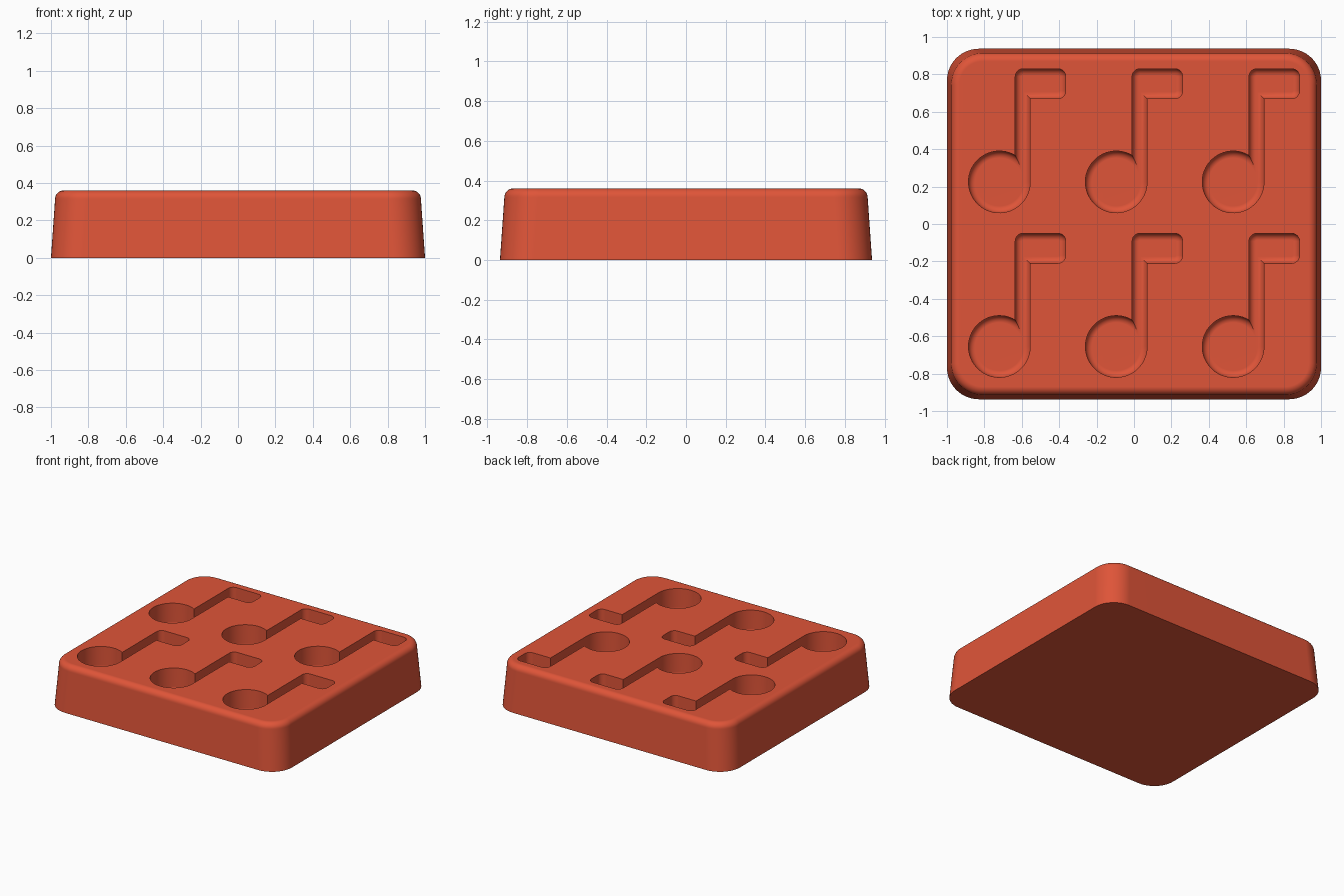
import bpy, bmesh
from math import sin, cos, pi, acos

cube = bpy.data.objects.get("Cube")
if cube:
    bpy.data.objects.remove(cube, do_unlink=True)

HEIGHT = 0.36
RIM = 0.045        # rounding of the upper outer edge
DRAFT = 0.022      # inward lean of the outer walls
FLOOR = 0.18       # level of the cavity floors
COVE = 0.036       # rounding between cavity wall and floor

coral = bpy.data.materials.new("coral_red")
coral.use_nodes = True
coral.diffuse_color = (0.74, 0.09, 0.04, 1)
coral.node_tree.nodes["Principled BSDF"].inputs["Base Color"].default_value = coral.diffuse_color


def arc(cx, cy, r, a0, a1, steps):
    return [(cx + r * cos(a0 + (a1 - a0) * i / steps),
             cy + r * sin(a0 + (a1 - a0) * i / steps)) for i in range(steps + 1)]


def rounded_rect(hx, hy, r):
    pts = []
    for k, (sx, sy) in enumerate([(1, 1), (-1, 1), (-1, -1), (1, -1)]):
        pts += arc(sx * (hx - r), sy * (hy - r), r, k * pi / 2, (k + 1) * pi / 2, 12)
    return pts


def note_outline(e):
    """Note silhouette around its round head, shrunk inward by e."""
    r, left, right = 0.165 - e, 0.085 + e, 0.165 - e
    low, top, tip = 0.445 + e, 0.605 - e, 0.355 - e
    c = 0.042 - e
    pts = arc(0, 0, r, acos(left / r), 2 * pi, 48)
    pts.append((right, low))
    pts += arc(tip - c, low + c, c, -pi / 2, 0, 6)
    pts += arc(tip - c, top - c, c, 0, pi / 2, 6)
    pts += arc(left + c, top - c, c, pi / 2, pi, 6)
    return pts


def add_loft(bm, rings, dx=0, dy=0):
    """Skin a stack of (outline, z) rings, bottom first, and cap both ends."""
    loops = [[bm.verts.new((x + dx, y + dy, z)) for x, y in pts] for pts, z in rings]
    n = len(loops[0])
    for a, b in zip(loops, loops[1:]):
        for i in range(n):
            j = (i + 1) % n
            bm.faces.new((a[i], a[j], b[j], b[i]))
    bm.faces.new(loops[0][::-1])
    bm.faces.new(loops[-1])


def finish(bm, name):
    bmesh.ops.recalc_face_normals(bm, faces=bm.faces)
    mesh = bpy.data.meshes.new(name)
    bm.to_mesh(mesh)
    bm.free()
    mesh.materials.append(coral)
    ob = bpy.data.objects.new(name, mesh)
    bpy.context.collection.objects.link(ob)
    return ob


# Block with leaning walls and a rounded upper rim
rings = [(rounded_rect(1, 0.937, 0.17), 0)]
for i in range(9):
    a = i / 8 * pi / 2
    e = RIM * (1 - cos(a))
    rings.append((rounded_rect(1 - DRAFT - e, 0.937 - DRAFT - e, 0.17 - e),
                  HEIGHT - RIM + RIM * sin(a)))
bm = bmesh.new()
add_loft(bm, rings)
block = finish(bm, "mould_block")

# Six note-shaped cavities with coved floors
rings = []
for i in range(9):
    a = i / 8 * pi / 2
    rings.append((note_outline(COVE * (1 - sin(a))), FLOOR + COVE * (1 - cos(a))))
rings.append((note_outline(0), HEIGHT + 0.1))
bm = bmesh.new()
for col in range(3):
    for row in range(2):
        add_loft(bm, rings, -0.72 + 0.625 * col, -0.655 + 0.88 * row)
cutter = finish(bm, "note_cutter")
cutter.hide_render = True

# Cut the cavities
cut = block.modifiers.new("cavities", "BOOLEAN")
cut.operation = "DIFFERENCE"
cut.solver = "EXACT"
cut.object = cutter
bpy.ops.object.select_all(action="DESELECT")
bpy.context.view_layer.objects.active = block
block.select_set(True)
bpy.ops.object.modifier_apply(modifier=cut.name)
bpy.data.objects.remove(cutter, do_unlink=True)

# Soft rounded edges, crisp cavity lips
bpy.ops.object.shade_smooth_by_angle(angle=pi / 6)
weighted = block.modifiers.new("even_shading", "WEIGHTED_NORMAL")
weighted.keep_sharp = True
